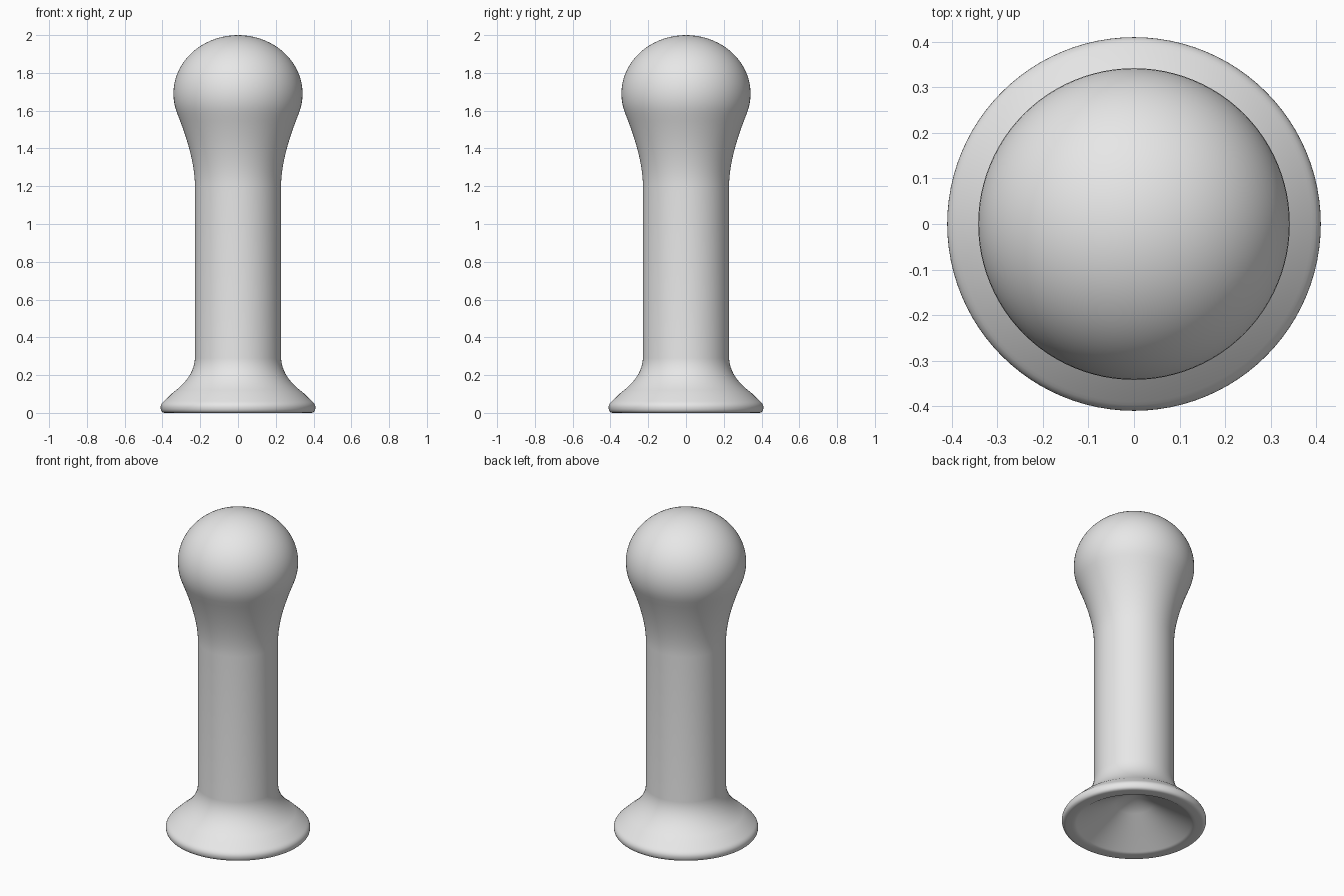
import bpy
import bmesh
from math import cos, sin, radians, tau

cube = bpy.data.objects.get("Cube")
if cube:
    bpy.data.objects.remove(cube, do_unlink=True)

SEGMENTS = 96


def bezier(a, b, c, steps):
    """Points of a quadratic curve as (radius, height), including both ends."""
    points = []
    for i in range(steps + 1):
        t = i / steps
        points.append(tuple((1 - t) ** 2 * p + 2 * t * (1 - t) * q + t * t * r
                            for p, q, r in zip(a, b, c)))
    return points


def lathe(name, profile, material):
    """Revolve a (radius, height) profile about z; zero radius closes to a pole."""
    bm = bmesh.new()
    rings = []
    for r, z in profile:
        if r < 1e-5:
            rings.append([bm.verts.new((0, 0, z))] * SEGMENTS)
        else:
            rings.append([bm.verts.new((r * cos(tau * i / SEGMENTS),
                                        r * sin(tau * i / SEGMENTS), z))
                          for i in range(SEGMENTS)])
    for upper, lower in zip(rings, rings[1:]):
        for i in range(SEGMENTS):
            j = (i + 1) % SEGMENTS
            corners = dict.fromkeys((upper[i], lower[i], lower[j], upper[j]))
            bm.faces.new(list(corners))
    bmesh.ops.recalc_face_normals(bm, faces=bm.faces)
    mesh = bpy.data.meshes.new(name)
    bm.to_mesh(mesh)
    bm.free()
    mesh.materials.append(material)
    obj = bpy.data.objects.new(name, mesh)
    bpy.context.collection.objects.link(obj)
    bpy.ops.object.select_all(action="DESELECT")
    obj.select_set(True)
    bpy.context.view_layer.objects.active = obj
    bpy.ops.object.shade_smooth_by_angle(angle=radians(40))
    return obj


grey = bpy.data.materials.new("light grey")
grey.use_nodes = True
grey.diffuse_color = (0.8, 0.8, 0.8, 1)
grey.node_tree.nodes["Principled BSDF"].inputs["Base Color"].default_value = (0.8, 0.8, 0.8, 1)

# Rounded head, slightly flattened, from the top pole to just below its widest ring
profile = [(0, 2.0)]
for i in range(1, 23):
    a = radians(90 - 5 * i)
    profile.append((0.342 * cos(a), 1.69 + 0.31 * sin(a)))

# Neck tapering tangentially into the straight shaft
profile += bezier(profile[-1], (0.228, 1.352), (0.228, 1.2), 12)[1:]

# Shaft flaring into the cup
profile += bezier((0.228, 0.29), (0.232, 0.19), (0.345, 0.107), 12)

# Rounded lip of the cup
profile += bezier((0.39, 0.064), (0.41, 0.048), (0.41, 0.03), 5)
profile += bezier((0.41, 0.03), (0.41, 0), (0.385, 0), 6)[1:]

# Hollow conical underside
profile += bezier((0.355, 0), (0.335, 0), (0.325, 0.008), 4)
profile += [(0.22, 0.07), (0.11, 0.135), (0, 0.2)]

lathe("handle_with_suction_cup", profile, grey)
